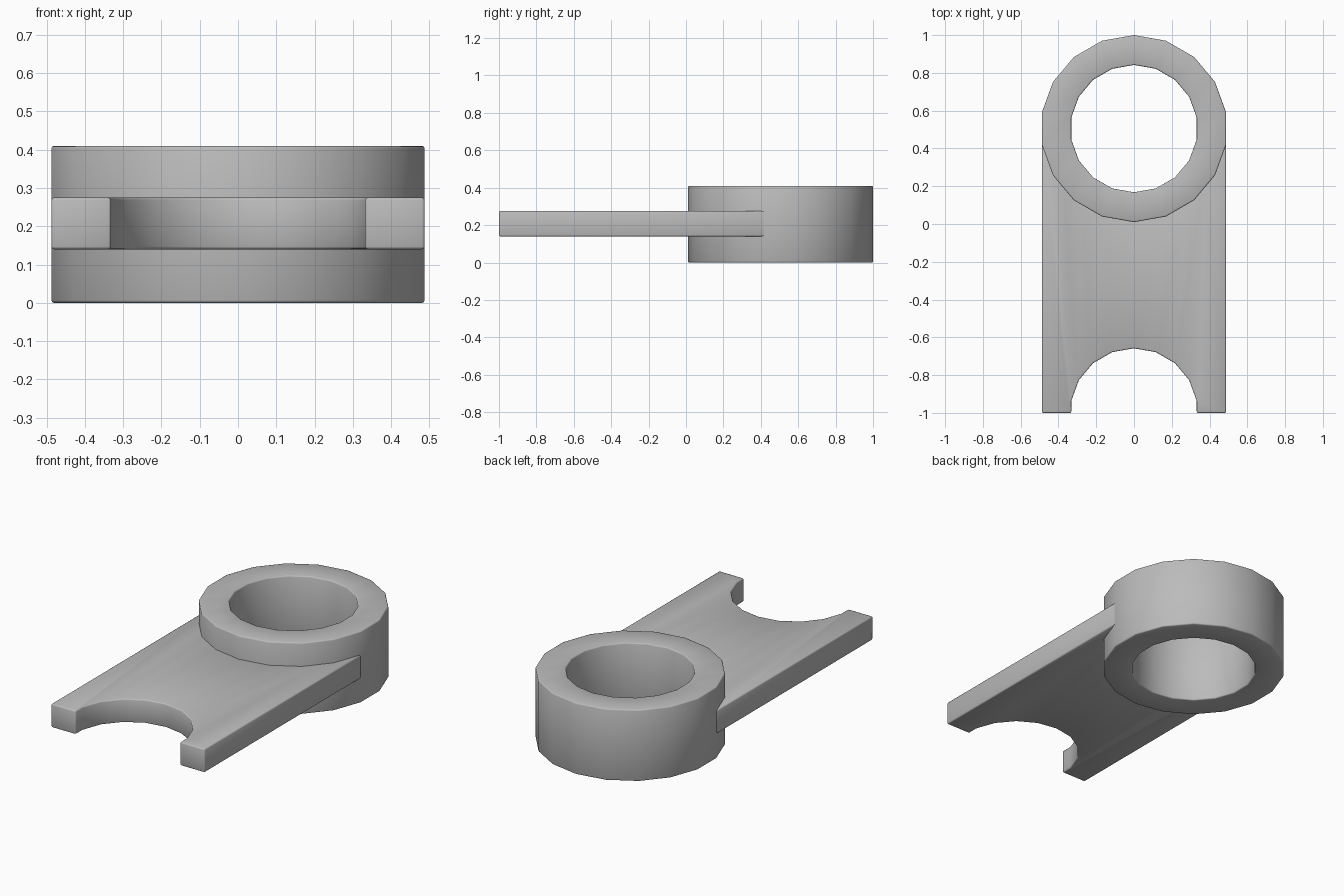
import bpy, bmesh
from math import sin, cos, pi, radians

cube = bpy.data.objects.get("Cube")
if cube:
    bpy.data.objects.remove(cube)

SIDES = 18
OUTER, INNER = 0.495, 0.337
RING_Y, NOTCH_Y = 0.505, -0.995
HEIGHT = 0.41
PLATE_LOW, PLATE_HIGH = 0.14, 0.275
HALF = OUTER * sin(radians(80))

grey = bpy.data.materials.new("plain grey")
grey.use_nodes = True
colour = (0.5, 0.5, 0.5, 1)
grey.diffuse_color = colour
grey.node_tree.nodes["Principled BSDF"].inputs["Base Color"].default_value = colour


def arc(radius, cy, steps):
    """Points on an 18-sided circle; step 0 points to +y."""
    return [(radius * sin(2 * pi * i / SIDES), cy + radius * cos(2 * pi * i / SIDES))
            for i in steps]


def finish(name, bm):
    bmesh.ops.recalc_face_normals(bm, faces=bm.faces)
    mesh = bpy.data.meshes.new(name)
    bm.to_mesh(mesh)
    bm.free()
    mesh.materials.append(grey)
    obj = bpy.data.objects.new(name, mesh)
    bpy.context.collection.objects.link(obj)
    bevel = obj.modifiers.new("soft edges", 'BEVEL')
    bevel.width = 0.007
    bevel.segments = 2
    bevel.limit_method = 'ANGLE'
    bevel.angle_limit = radians(40)
    bpy.ops.object.select_all(action='DESELECT')
    obj.select_set(True)
    bpy.context.view_layer.objects.active = obj
    bpy.ops.object.modifier_apply(modifier=bevel.name)
    bpy.ops.object.shade_smooth_by_angle(angle=radians(50))
    return obj


# Ring: a rectangular section swept round the hole
bm = bmesh.new()
section = [(OUTER, 0), (OUTER, HEIGHT), (INNER, HEIGHT), (INNER, 0)]
loops = [[bm.verts.new((x, y, z)) for x, y in arc(r, RING_Y, range(SIDES))]
         for r, z in section]
for k, a in enumerate(loops):
    b = loops[(k + 1) % len(loops)]
    for i in range(SIDES):
        j = (i + 1) % SIDES
        bm.faces.new((a[i], a[j], b[j], b[i]))
finish("ring", bm)

# Plate: notched at the front, its back edge buried in the ring wall
outline = [(-HALF, -1), (-INNER * sin(radians(80)), -1)]
outline += arc(INNER, NOTCH_Y, range(-4, 5))
outline += [(INNER * sin(radians(80)), -1), (HALF, -1)]
outline += arc(OUTER, RING_Y, [5])
outline += arc(0.43, RING_Y, range(5, 14))
outline += arc(OUTER, RING_Y, [13])
bm = bmesh.new()
base = bm.faces.new([bm.verts.new((x, y, PLATE_LOW)) for x, y in outline])
top = bmesh.ops.extrude_face_region(bm, geom=[base], use_keep_orig=True)["geom"]
for v in top:
    if isinstance(v, bmesh.types.BMVert):
        v.co.z = PLATE_HIGH
finish("plate", bm)
